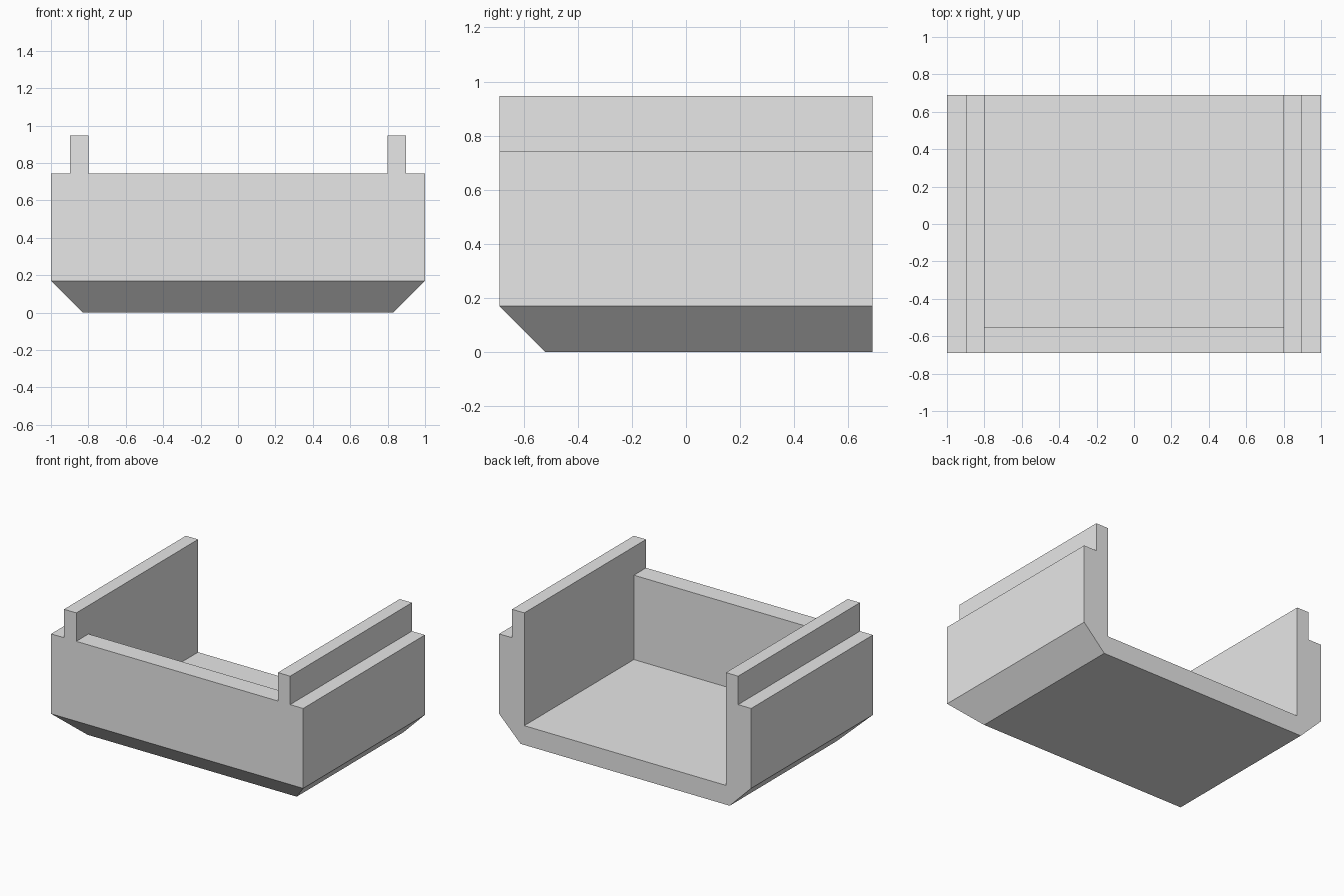
import bpy, bmesh
from mathutils import Vector

HALF_Y = 0.69      # half depth
CHAMFER = 0.17     # bevel at the bottom edges
RIM, TOP = 0.743, 0.947
INNER, RAIL = 0.80, 0.897
WALL = 0.138       # floor and front wall thickness

cube = bpy.data.objects.get("Cube")
if cube:
    bpy.data.objects.remove(cube, do_unlink=True)

grey = bpy.data.materials.new("plain grey")
grey.use_nodes = True
grey.diffuse_color = (0.8, 0.8, 0.8, 1)
grey.node_tree.nodes["Principled BSDF"].inputs["Base Color"].default_value = (0.8, 0.8, 0.8, 1)


def make_object(name, bm):
    bmesh.ops.recalc_face_normals(bm, faces=bm.faces[:])
    mesh = bpy.data.meshes.new(name)
    bm.to_mesh(mesh)
    bm.free()
    mesh.materials.append(grey)
    obj = bpy.data.objects.new(name, mesh)
    bpy.context.collection.objects.link(obj)
    return obj


# Outer body: mirrored end profile with a raised rail on each side
half = [(1 - CHAMFER, 0), (1, CHAMFER), (1, RIM), (RAIL, RIM),
        (RAIL, TOP), (INNER, TOP), (INNER, RIM)]
profile = half + [(-x, z) for x, z in reversed(half)]
bm = bmesh.new()
end = bm.faces.new([bm.verts.new((x, -HALF_Y, z)) for x, z in profile])
swept = bmesh.ops.extrude_face_region(bm, geom=[end])["geom"]
bmesh.ops.translate(bm, vec=(0, 2 * HALF_Y, 0),
                    verts=[g for g in swept if isinstance(g, bmesh.types.BMVert)])
bmesh.ops.recalc_face_normals(bm, faces=bm.faces[:])

# Sloped lower front edge
bmesh.ops.bisect_plane(bm, geom=bm.verts[:] + bm.edges[:] + bm.faces[:], dist=1e-5,
                       plane_co=Vector((0, -HALF_Y, CHAMFER)),
                       plane_no=Vector((0, -1, -1)), clear_outer=True)
bmesh.ops.holes_fill(bm, edges=[e for e in bm.edges if e.is_boundary])
tray = make_object("tray_body", bm)

# Interior, open at the top and back
bm = bmesh.new()
bmesh.ops.create_cube(bm, size=1)
front, back = -HALF_Y + WALL, HALF_Y + 0.5
for v in bm.verts:
    v.co = (INNER if v.co.x > 0 else -INNER,
            back if v.co.y > 0 else front,
            TOP + 0.5 if v.co.z > 0 else WALL)
cutter = make_object("interior_cutter", bm)
cutter.hide_render = True

cut = tray.modifiers.new("hollow", 'BOOLEAN')
cut.operation = 'DIFFERENCE'
cut.solver = 'EXACT'
cut.object = cutter
bpy.context.view_layer.objects.active = tray
bpy.ops.object.modifier_apply(modifier=cut.name)
bpy.data.objects.remove(cutter, do_unlink=True)
